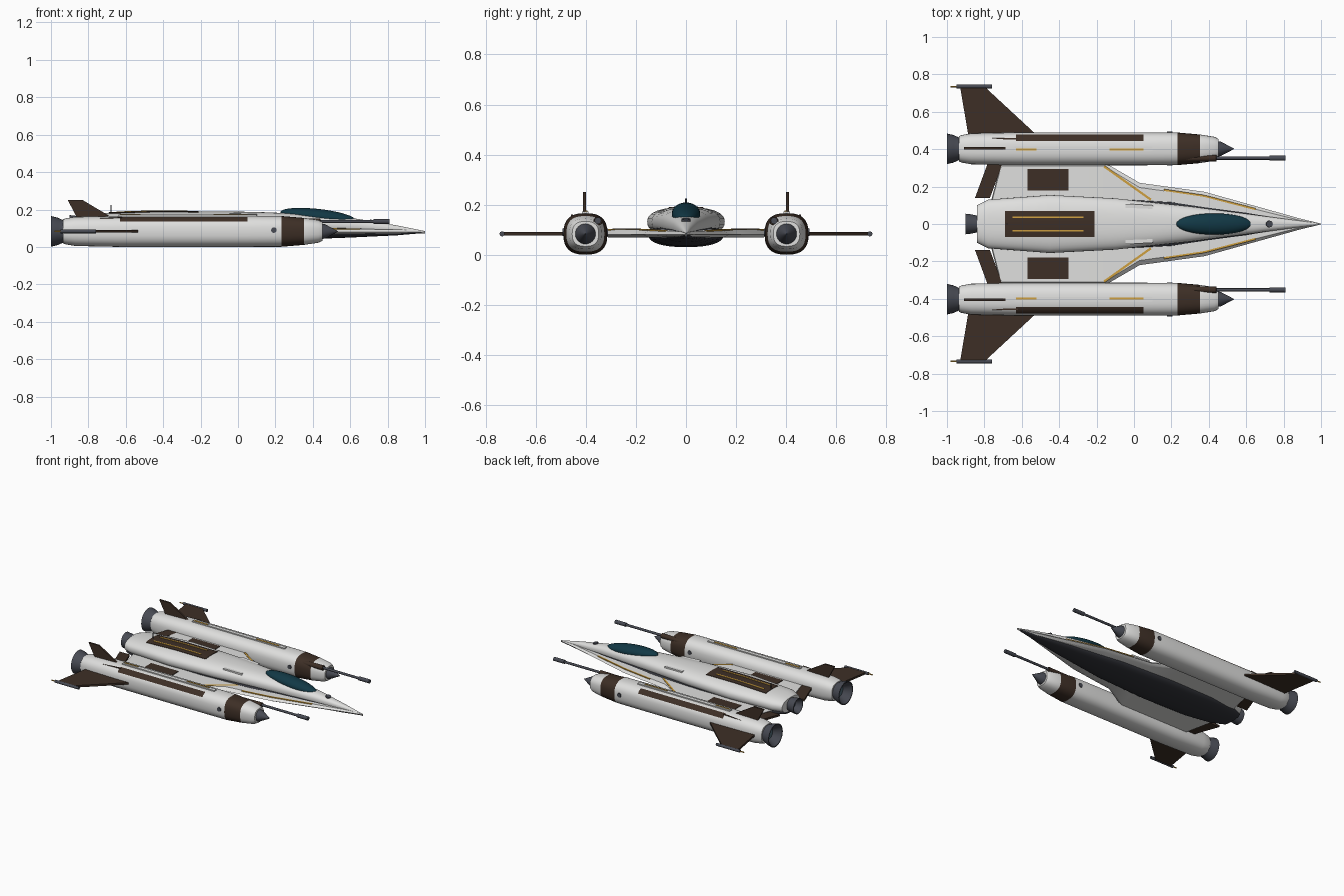
import bpy, bmesh, math
from mathutils import Vector

if "Cube" in bpy.data.objects:
    bpy.data.objects.remove(bpy.data.objects["Cube"])


def mat(name, r, g, b):
    m = bpy.data.materials.new(name)
    m.diffuse_color = (r, g, b, 1)
    m.use_nodes = True
    m.node_tree.nodes["Principled BSDF"].inputs["Base Color"].default_value = m.diffuse_color
    return m


WHITE = mat("hull_white", 0.74, 0.74, 0.73)
BROWN = mat("dark_brown", 0.047, 0.028, 0.019)
GOLD = mat("gold", 0.62, 0.35, 0.05)
GREY = mat("gunmetal", 0.065, 0.07, 0.088)
BELLY = mat("belly_charcoal", 0.032, 0.034, 0.042)
GLASS = mat("canopy_teal", 0.006, 0.04, 0.06)
GLOW = mat("engine_blue_grey", 0.08, 0.14, 0.18)


def make(name, bm, *mats):
    bmesh.ops.recalc_face_normals(bm, faces=bm.faces[:])
    me = bpy.data.meshes.new(name)
    bm.to_mesh(me)
    bm.free()
    for m in mats:
        me.materials.append(m)
    ob = bpy.data.objects.new(name, me)
    bpy.context.collection.objects.link(ob)
    return ob


def loft(name, rings, mats, rule=None, cap=True, closed=True):
    """Skin a list of rings; rule(face centre) gives a material index."""
    bm = bmesh.new()
    vs = [[bm.verts.new(p) for p in r] for r in rings]
    n = len(rings[0])
    for a, b in zip(vs, vs[1:]):
        for i in range(n if closed else n - 1):
            j = (i + 1) % n
            bm.faces.new((a[i], a[j], b[j], b[i]))
    if cap:
        bm.faces.new(vs[0])
        bm.faces.new(vs[-1])
    if rule:
        for f in bm.faces:
            f.material_index = rule(f.calc_center_median())
    return make(name, bm, *mats)


def oval(x, cy, cz, ry, rz, e=2.0, n=32):
    out = []
    for i in range(n):
        t = 2 * math.pi * i / n
        c, s = math.cos(t), math.sin(t)
        out.append((x, cy + ry * math.copysign(abs(c) ** (2 / e), c),
                    cz + rz * math.copysign(abs(s) ** (2 / e), s)))
    return out


def lathe(name, prof, cy, cz, mats, rule=None, n=24):
    return loft(name, [oval(x, cy, cz, r, r, 2, n) for x, r in prof], mats, rule)


def plate(name, pts, offset, m):
    """Flat outline thickened along the vector offset."""
    o = Vector(offset) / 2
    return loft(name, [[Vector(p) - o for p in pts], [Vector(p) + o for p in pts]], [m])


def bar(name, p, q, width, height, m):
    """Rectangular strip between two points."""
    p, q = Vector(p), Vector(q)
    side = (q - p).cross(Vector((0, 0, 1))).normalized() * width / 2
    return plate(name, [p - side, p + side, q + side, q - side], (0, 0, height), m)


def rod(name, p, q, r, m):
    bm = bmesh.new()
    p, q = Vector(p), Vector(q)
    bmesh.ops.create_cone(bm, cap_ends=True, segments=16, radius1=r, radius2=r, depth=(q - p).length)
    ob = make(name, bm, m)
    ob.location = (p + q) / 2
    ob.rotation_euler = (q - p).to_track_quat('Z', 'Y').to_euler()
    return ob


# --- Fuselage: x, half width, top
HULL = [(-0.84, 0.10, 0.165), (-0.78, 0.13, 0.18), (-0.45, 0.155, 0.19), (-0.1, 0.137, 0.19),
        (0.1, 0.115, 0.187), (0.3, 0.094, 0.179), (0.64, 0.05, 0.15), (0.85, 0.022, 0.115), (1.0, 0.002, 0.085)]
E, BASE = 2.4, 0.072


def hull_z(x, y):
    for a, b in zip(HULL, HULL[1:]):
        if a[0] <= x <= b[0]:
            f = (x - a[0]) / (b[0] - a[0])
            w, top = a[1] + f * (b[1] - a[1]), a[2] + f * (b[2] - a[2])
            return (top + BASE) / 2 + (top - BASE) / 2 * (1 - min(1, abs(y) / w) ** E) ** (1 / E)


loft("fuselage", [oval(x, 0, (t + BASE) / 2, w, (t - BASE) / 2, E, 40) for x, w, t in HULL], [WHITE])

# Belly keel
KEEL = [(-0.84, 0.08, 0.06), (-0.75, 0.115, 0.045), (-0.55, 0.145, 0.034), (-0.2, 0.15, 0.03), (0.2, 0.13, 0.035),
        (0.6, 0.075, 0.05), (0.85, 0.03, 0.062), (0.98, 0.006, 0.073)]
loft("belly_keel", [oval(x, 0, 0.078, w, 0.078 - b, 2.3) for x, w, b in KEEL], [BELLY])

# Wing and nose strake: x, half width, rim inset, bottom, top
WING = [(-0.765, 0.12, 0.02, 0.075, 0.09), (-0.71, 0.33, 0.02, 0.068, 0.1), (-0.16, 0.33, 0.02, 0.068, 0.1),
        (0.03, 0.22, 0.025, 0.068, 0.1), (0.377, 0.172, 0.025, 0.068, 0.1), (0.885, 0.03, 0.01, 0.072, 0.092),
        (1.0, 0.002, 0.001, 0.078, 0.086)]
loft("wing", [[(x, w, 0.081), (x, w - i, t), (x, i - w, t), (x, -w, 0.081), (x, i - w, b), (x, w - i, b)]
              for x, w, i, b, t in WING], [WHITE])

# Canopy and nose sensor
bm = bmesh.new()
bmesh.ops.create_uvsphere(bm, u_segments=32, v_segments=20, radius=1)
canopy = make("canopy", bm, GLASS)
canopy.scale = (0.203, 0.057, 0.040)
canopy.location = (0.428, 0, 0.163)
canopy.rotation_euler = (0, 0.11, 0)
rod("nose_sensor", (0.72, 0, 0.12), (0.725, 0, 0.143), 0.018, GREY)


# Conforming panels on the fuselage back
def hull_patch(name, x0, x1, y0, y1, lift, m):
    xs = sorted([x0, x1] + [h[0] for h in HULL if x0 < h[0] < x1])
    loft(name, [[(x, y0 + (y1 - y0) * k / 8, hull_z(x, y0 + (y1 - y0) * k / 8) + lift) for k in range(9)]
                + [(x, y1 - (y1 - y0) * k / 8, hull_z(x, y1 - (y1 - y0) * k / 8) - 0.004) for k in range(9)]
                for x in xs], [m])


hull_patch("back_panel", -0.69, -0.21, -0.07, 0.07, 0.003, BROWN)


# Hollow nozzle, flaring backwards
def nozzle(name, x0, x1, r0, r1, cy, cz):
    d = x0 - x1
    lathe(name, [(x0 + 0.02, r0), (x0, r0), (x1 + d * 0.5, r0 + (r1 - r0) * 0.65), (x1, r1), (x1, r1 * 0.92),
                 (x1 + d * 0.75, r0 * 0.7)], cy, cz, [GREY, GLOW],
          lambda c: 1 if x1 + 0.001 < c.x and math.hypot(c.y - cy, c.z - cz) < r0 * 0.72
          and c.x < x0 else 0, 28)


nozzle("main_nozzle", -0.84, -0.90, 0.045, 0.055, 0, 0.115)

NY, NZ = 0.402, 0.083
POD = [(-0.935, 0.78), (-0.92, 0.84), (-0.87, 0.94), (-0.63, 1), (0.05, 1), (0.232, 0.99), (0.352, 0.87),
       (0.43, 0.73), (0.452, 0.60)]

for s, side in ((1, "left"), (-1, "right")):
    cy = s * NY

    # Engine pod with brown nose band and shoulder stripe
    def pod_rule(c):
        if 0.232 < c.x < 0.352:
            return 1
        t = s * (c.y - cy)
        return 1 if -0.63 < c.x < 0.05 and 0.041 < t < 0.072 and c.z > 0.14 else 0

    loft(side + "_engine_pod", [oval(x, cy, NZ, 0.088 * k, 0.083 * k, 2.6) for x, k in POD],
         [WHITE, BROWN], pod_rule)
    nozzle(side + "_nozzle", -0.93, -1.0, 0.058, 0.082, cy, NZ)
    lathe(side + "_intake_spike", [(0.44, 0.043), (0.465, 0.038), (0.535, 0.001)], cy, NZ, [GREY])

    # Pod top rail, gold strips, seam and ports
    bar(side + "_pod_rail", (-0.64, cy, 0.165), (0.10, cy, 0.165), 0.026, 0.016, WHITE)
    for k, (a, b) in enumerate(((-0.63, -0.52), (-0.13, 0.05))):
        bar(f"{side}_pod_gold_{k}", (a, s * 0.398, 0.173), (b, s * 0.398, 0.173), 0.01, 0.006, GOLD)
    bar(side + "_pod_seam", (-0.76, s * 0.455, 0.148), (-0.62, s * 0.455, 0.156), 0.008, 0.008, BROWN)
    rod(side + "_pod_port", (0.192, s * 0.312, 0.09), (0.192, s * 0.494, 0.09), 0.015, GREY)

    # Cannon
    rod(side + "_cannon_mount", (0.22, s * 0.35, 0.13), (0.44, s * 0.352, 0.135), 0.017, BROWN)
    rod(side + "_cannon_barrel", (0.42, s * 0.352, 0.136), (0.75, s * 0.352, 0.136), 0.0085, GREY)
    rod(side + "_cannon_muzzle", (0.725, s * 0.352, 0.136), (0.81, s * 0.352, 0.136), 0.0135, GREY)

    # Fins
    plate(side + "_tail_fin", [(-0.91, s * 0.405, 0.25), (-0.83, s * 0.405, 0.25), (-0.67, s * 0.405, 0.155),
                               (-0.86, s * 0.405, 0.155)], (0, 0.012, 0), BROWN)
    plate(side + "_outer_fin", [(-0.53, s * 0.485, 0.083), (-0.80, s * 0.735, 0.083), (-0.93, s * 0.735, 0.083),
                                (-0.885, s * 0.47, 0.083)], (0, 0, 0.014), BROWN)
    plate(side + "_inner_fin", [(-0.85, s * 0.14, 0.09), (-0.77, s * 0.14, 0.09), (-0.70, s * 0.33, 0.09),
                                (-0.78, s * 0.33, 0.09)], (0, 0, 0.014), BROWN)
    rod(side + "_fin_tip_rod", (-0.95, s * 0.735, 0.083), (-0.76, s * 0.735, 0.083), 0.010, GREY)
    rod(side + "_fin_tip_needle", (-0.98, s * 0.735, 0.083), (-0.94, s * 0.735, 0.083), 0.004, GOLD)

    # Wing panels, gold trim, shoulder vents
    bar(side + "_wing_panel", (-0.57, s * 0.237, 0.101), (-0.35, s * 0.237, 0.101), 0.115, 0.006, BROWN)
    bar(side + "_wing_gold", (0.09, s * 0.13, 0.1), (-0.16, s * 0.308, 0.1), 0.012, 0.006, GOLD)
    bar(side + "_strake_gold_rear", (0.16, s * 0.182, 0.099), (0.375, s * 0.150, 0.099), 0.010, 0.006, GOLD)
    bar(side + "_strake_gold_front", (0.375, s * 0.150, 0.099), (0.65, s * 0.079, 0.095), 0.010, 0.006, GOLD)
    bar(side + "_shoulder_vent", (-0.045, s * 0.096, 0.172), (0.10, s * 0.088, 0.168), 0.024, 0.014, WHITE)
    hull_patch(side + "_back_gold", -0.65, -0.27, s * 0.036 - 0.005, s * 0.036 + 0.005, 0.006, GOLD)

# Antenna
rod("antenna", (-0.68, 0, 0.17), (-0.68, 0, 0.225), 0.003, GREY)

# Smooth shading with crisp edges
for ob in bpy.context.scene.objects:
    ob.select_set(True)
    bpy.context.view_layer.objects.active = ob
bpy.ops.object.shade_smooth_by_angle(angle=math.radians(32))
